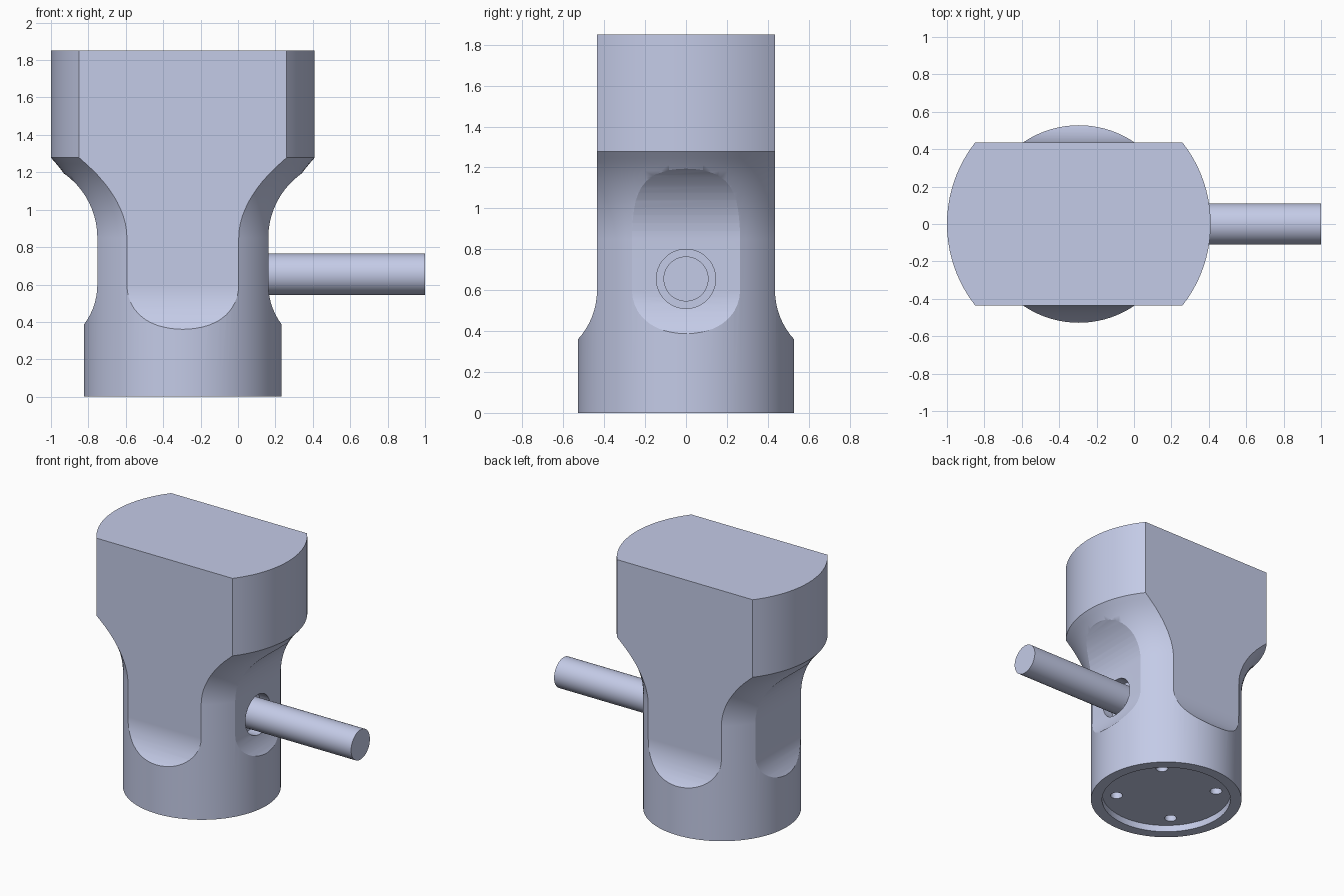
import bpy, bmesh, math
from mathutils import Matrix, Vector

if "Cube" in bpy.data.objects:
    bpy.data.objects.remove(bpy.data.objects["Cube"])

AXIS = -0.295        # x of the body's centre line
BASE_R, TOP_R = 0.528, 0.705
PIN_Z = 0.655

metal = bpy.data.materials.new("pale blue grey metal")
metal.use_nodes = True
colour = (0.59, 0.638, 0.855, 1)
metal.diffuse_color = colour
metal.node_tree.nodes["Principled BSDF"].inputs["Base Color"].default_value = colour


def make_object(name, bm):
    bmesh.ops.recalc_face_normals(bm, faces=bm.faces)
    mesh = bpy.data.meshes.new(name)
    bm.to_mesh(mesh)
    bm.free()
    mesh.materials.append(metal)
    obj = bpy.data.objects.new(name, mesh)
    bpy.context.collection.objects.link(obj)
    return obj


def arc(cx, cz, r, start, end, steps=12):
    angles = [math.radians(start + (end - start) * i / steps) for i in range(steps + 1)]
    return [(cx + r * math.cos(a), cz + r * math.sin(a)) for a in angles]


def cylinder(name, radius, length, matrix, segments=48):
    bm = bmesh.new()
    bmesh.ops.create_cone(bm, cap_ends=True, segments=segments, radius1=radius,
                          radius2=radius, depth=length, matrix=matrix)
    return make_object(name, bm)


def side_cutter(name, profile, turn):
    """Extrude a (distance, height) profile sideways and turn it about the body axis."""
    bm = bmesh.new()
    face = bm.faces.new([bm.verts.new((d, -1, z)) for d, z in profile])
    new = bmesh.ops.extrude_face_region(bm, geom=[face])["geom"]
    bmesh.ops.translate(bm, vec=(0, 2, 0),
                        verts=[v for v in new if isinstance(v, bmesh.types.BMVert)])
    place = Matrix.Translation((AXIS, 0, 0)) @ Matrix.Rotation(turn, 4, "Z")
    bmesh.ops.transform(bm, matrix=place, verts=bm.verts)
    return make_object(name, bm)


def activate(obj):
    bpy.ops.object.select_all(action="DESELECT")
    obj.select_set(True)
    bpy.context.view_layer.objects.active = obj


def cut(target, cutter):
    mod = target.modifiers.new("cut", "BOOLEAN")
    mod.operation, mod.solver, mod.object = "DIFFERENCE", "EXACT", cutter
    activate(target)
    bpy.ops.object.modifier_apply(modifier=mod.name)
    bpy.data.objects.remove(cutter)


def smooth(obj):
    activate(obj)
    bpy.ops.object.shade_smooth_by_angle(angle=math.radians(20))
    mod = obj.modifiers.new("weighted normals", "WEIGHTED_NORMAL")
    mod.keep_sharp = True


# Turned body: recessed underside, straight shaft, flare and wide head
flare = arc(BASE_R + 0.6, 0.85, 0.6, 180, 135)
outline = [(0, 0.05), (0.45, 0.05), (0.45, 0), (BASE_R, 0)] + flare[:-1]
outline += [(TOP_R, 1.278), (TOP_R, 1.85), (0, 1.85)]
bm = bmesh.new()
verts = [bm.verts.new((AXIS + r, 0, z)) for r, z in outline]
edges = [bm.edges.new(pair) for pair in zip(verts, verts[1:])]
bmesh.ops.spin(bm, geom=verts + edges, cent=(AXIS, 0, 0), axis=(0, 0, 1),
               angle=math.tau, steps=96)
bmesh.ops.remove_doubles(bm, verts=bm.verts, dist=0.0005)
body = make_object("body", bm)

# Flats on front and back with a scooped lower end
flat, pocket, scoop = 0.435, 0.457, 0.356
flat_profile = [(1, 2), (flat, 2)] + arc(flat + scoop, 0.6, scoop, 180, 245)
flat_profile.append((1, flat_profile[-1][1]))

# Pockets on left and right, curved at both ends
pocket_profile = arc(pocket + 0.42, 0.85, 0.42, 116, 180) \
    + arc(pocket + scoop, 0.6, scoop, 180, 245)
pocket_profile = [(1, pocket_profile[0][1])] + pocket_profile + [(1, pocket_profile[-1][1])]

for i in range(2):
    cut(body, side_cutter("flat_cutter", flat_profile, math.pi * (i + 0.5)))
    cut(body, side_cutter("pocket_cutter", pocket_profile, math.pi * i))

# Clearance hole around the pin
along_x = Matrix.Rotation(math.pi / 2, 4, "Y")
hole_floor = AXIS + pocket - 0.08
cut(body, cylinder("pin_hole_cutter", 0.145, 0.3,
                   Matrix.Translation((hole_floor + 0.15, 0, PIN_Z)) @ along_x))

# Four small holes in the underside
for i in range(4):
    a = math.radians(45 + 90 * i)
    spot = Vector((AXIS + 0.35 * math.cos(a), 0.35 * math.sin(a), 0.05))
    cut(body, cylinder("screw_hole_cutter", 0.042, 0.12, Matrix.Translation(spot), 24))
smooth(body)

# Pin sticking out of the left pocket
start = hole_floor - 0.02
pin = cylinder("pin", 0.11, 1 - start,
               Matrix.Translation(((1 + start) / 2, 0, PIN_Z)) @ along_x)
smooth(pin)
